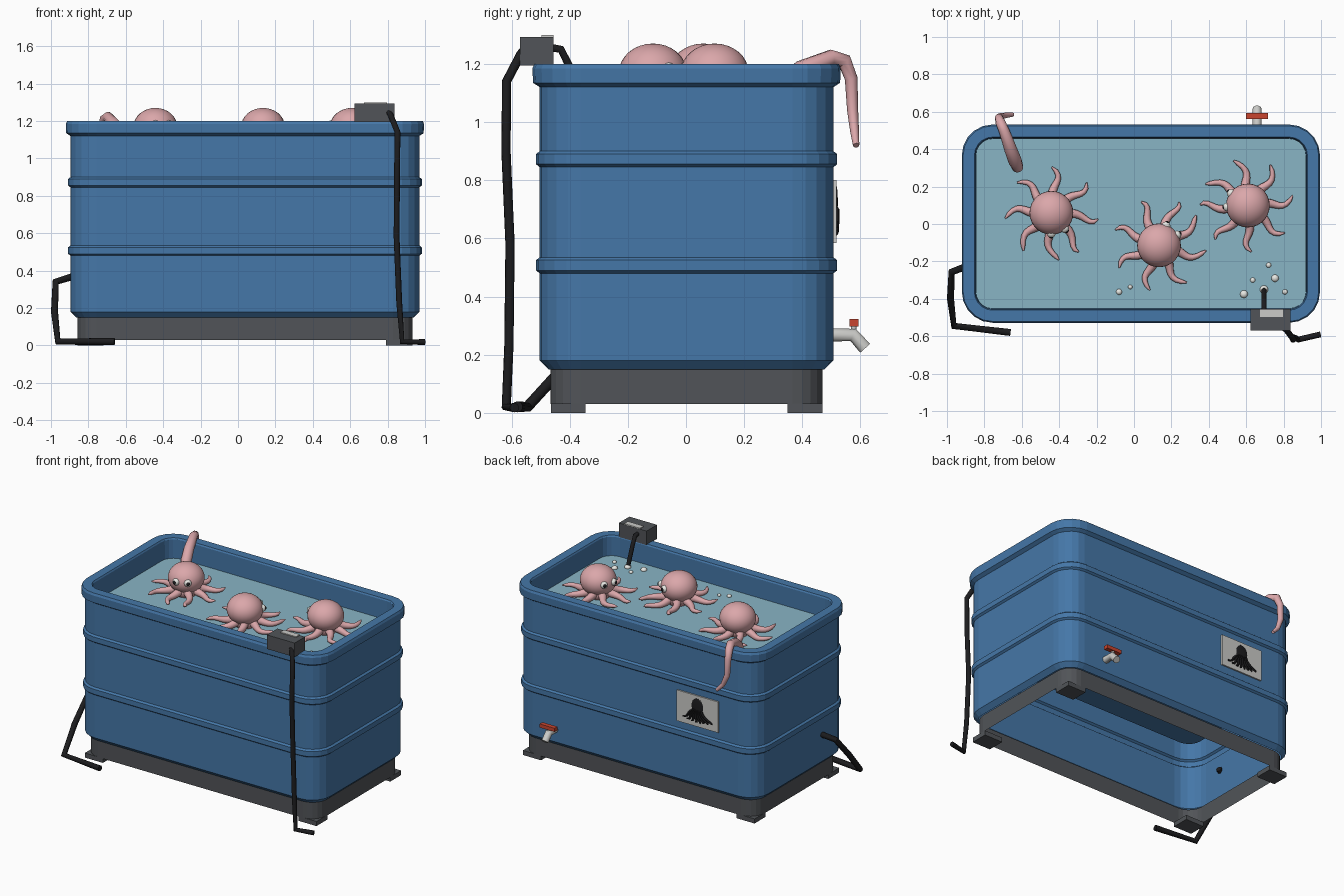
import bpy, bmesh, math
from mathutils import Vector, Matrix

if "Cube" in bpy.data.objects:
    bpy.data.objects.remove(bpy.data.objects["Cube"])

def mat(name, hexcol):
    m = bpy.data.materials.new(name)
    c = [int(hexcol[i:i + 2], 16) / 255 for i in (0, 2, 4)]
    c = [v / 12.92 if v <= 0.04045 else ((v + 0.055) / 1.055) ** 2.4 for v in c]
    m.diffuse_color = (*c, 1)
    m.use_nodes = True
    m.node_tree.nodes["Principled BSDF"].inputs["Base Color"].default_value = m.diffuse_color
    return m

BLUE = mat("tank_blue", "4577A8")
WATER = mat("water_blue", "88B5C5")
PINK = mat("octopus_pink", "DBA7AA")
GREY = mat("dark_grey", "515458")
BLACK = mat("rubber_black", "1C1C1E")
WHITE = mat("white", "EDEDE8")
LIGHT = mat("light_grey", "CBCBC8")
RED = mat("valve_red", "C8452F")

CX, CY = 0.037, 0.002          # tank centre
HX, HY, R = 0.9325, 0.505, 0.14  # tank half sizes and corner radius

def finish(name, bm, material, smooth=None):
    bmesh.ops.recalc_face_normals(bm, faces=bm.faces)
    me = bpy.data.meshes.new(name)
    bm.to_mesh(me)
    bm.free()
    return add(name, me, material, smooth)

def add(name, me, material, smooth=None):
    me.materials.clear()
    me.materials.append(material)
    ob = bpy.data.objects.new(name, me)
    bpy.context.collection.objects.link(ob)
    if smooth:
        bpy.ops.object.select_all(action='DESELECT')
        ob.select_set(True)
        bpy.context.view_layer.objects.active = ob
        bpy.ops.object.shade_smooth_by_angle(angle=math.radians(smooth))
    return ob

def rounded_shell(name, profile, material, cap_end=False, seg=5):
    """Loft of rounded rectangles; profile holds (outward offset, z)."""
    bm = bmesh.new()
    rings = []
    for off, z in profile:
        r = R + off
        ring = []
        for k, (sx, sy) in enumerate(((1, 1), (-1, 1), (-1, -1), (1, -1))):
            for i in range(seg + 1):
                a = math.pi / 2 * (k + i / seg)
                ring.append(bm.verts.new((CX + sx * (HX - R) + r * math.cos(a),
                                          CY + sy * (HY - R) + r * math.sin(a), z)))
        rings.append(ring)
    n = len(rings[0])
    for a, b in zip(rings, rings[1:]):
        for i in range(n):
            bm.faces.new((a[i], a[(i + 1) % n], b[(i + 1) % n], b[i]))
    if cap_end:
        bm.faces.new(rings[-1])
    return finish(name, bm, material)

def box(name, lo, hi, material, bevel=0):
    bm = bmesh.new()
    lo, hi = Vector(lo), Vector(hi)
    bmesh.ops.create_cube(bm, size=1, matrix=Matrix.Translation((lo + hi) / 2) @ Matrix.Diagonal((*(hi - lo), 1)))
    if bevel:
        bmesh.ops.bevel(bm, geom=bm.edges[:], offset=bevel, segments=1, affect='EDGES')
    return finish(name, bm, material)

def ball(name, c, r, material, seg=20):
    r = r if isinstance(r, tuple) else (r, r, r)
    bm = bmesh.new()
    bmesh.ops.create_uvsphere(bm, u_segments=seg, v_segments=seg // 2 + 2, radius=1,
                              matrix=Matrix.Translation(c) @ Matrix.Diagonal((*r, 1)))
    return finish(name, bm, material, 60)

def tube(name, pts, radii, material, res=3):
    """Round tube along a path, with one radius or one per point."""
    if not isinstance(radii, (list, tuple)):
        radii = [radii] * len(pts)
    cu = bpy.data.curves.new(name, 'CURVE')
    cu.dimensions = '3D'
    cu.bevel_depth = 1
    cu.bevel_resolution = res
    cu.use_fill_caps = True
    sp = cu.splines.new('POLY')
    sp.points.add(len(pts) - 1)
    for p, co, r in zip(sp.points, pts, radii):
        p.co = (*co, 1)
        p.radius = r
    tmp = bpy.data.objects.new(name + "_tmp", cu)
    bpy.context.collection.objects.link(tmp)
    me = bpy.data.meshes.new_from_object(tmp.evaluated_get(bpy.context.evaluated_depsgraph_get()))
    bpy.data.objects.remove(tmp)
    return add(name, me, material, 50)

# Tank: outer wall with two ribs, rim, inner wall and floor
profile = [(-0.03, 0.15), (0, 0.18)]
for z in (0.48, 0.845):
    profile += [(0, z), (0.013, z + 0.01), (0.013, z + 0.045), (0, z + 0.055)]
profile += [(0, 1.12), (0.023, 1.135), (0.025, 1.185), (0.018, 1.2),
            (-0.042, 1.2), (-0.048, 1.19), (-0.05, 0.62)]
rounded_shell("tank", profile, BLUE, cap_end=True)
rounded_shell("water", [(-0.05, 1.05), (-0.05, 1.06)], WATER, cap_end=True)

# Base skirt and four feet
rounded_shell("base_skirt", [(-0.037, 0.03), (-0.037, 0.15)], GREY)
for sx in (-1, 1):
    for sy in (-1, 1):
        xs = sorted((CX + sx * 0.755, CX + sx * 0.895))
        ys = sorted((CY + sy * 0.347, CY + sy * 0.467))
        box("foot", (xs[0], ys[0], 0), (xs[1], ys[1], 0.032), GREY)

# Octopuses: head, body, eyes and eight curling arms
def octopus(n, x, y, facing):
    name = f"octopus_{n}"
    f = math.radians(facing)
    ball(name + "_head", (x - 0.005 * math.cos(f), y - 0.005 * math.sin(f), 1.17), (0.117, 0.117, 0.1), PINK, 28)
    ball(name + "_body", (x, y, 1.095), (0.085, 0.085, 0.06), PINK)
    for s in (-1, 1):
        a = f + s * math.radians(21)
        d = Vector((math.cos(a), math.sin(a), 0.08))
        eye = Vector((x, y, 1.172)) + d * 0.105
        ball(name + "_eye", eye, 0.024, WHITE, 14)
        ball(name + "_pupil", eye + d * 0.013, 0.0145, BLACK, 12)
    for k in range(8):
        a0 = f + math.radians(22.5 + 45 * k)
        pts, rad = [], []
        for i in range(11):
            t = i / 10
            d = 0.05 + 0.2 * t
            a = a0 + 0.2 * math.sin(t * 5.2 + 0.4 + k * 0.3) * t
            pts.append((x + d * math.cos(a), y + d * math.sin(a),
                        1.105 - 0.03 * math.sin(min(1, t * 1.3) * math.pi / 2) + 0.012 * t * t))
            rad.append(0.03 - 0.02 * t if i < 10 else 0.004)
        tube(f"{name}_arm", pts, rad, PINK)

octopus(1, -0.44, 0.055, -70)
octopus(2, 0.137, -0.11, 50)
octopus(3, 0.604, 0.10, 164)

# Long arm reaching over the back rim
tube("escaping_arm",
     [(-0.62, 0.30, 1.08), (-0.635, 0.335, 1.13), (-0.66, 0.40, 1.18), (-0.695, 0.5, 1.222),
      (-0.715, 0.545, 1.21), (-0.722, 0.568, 1.15), (-0.72, 0.573, 1.04),
      (-0.69, 0.58, 0.965), (-0.648, 0.585, 0.92)],
     [0.03, 0.036, 0.034, 0.028, 0.026, 0.022, 0.019, 0.015, 0.011], PINK)

# Air pump with ribbed top plate, air hose into the water and bubbles
box("pump_box", (0.623, -0.57, 1.195), (0.837, -0.455, 1.293), GREY)
box("pump_plate", (0.675, -0.497, 1.292), (0.797, -0.456, 1.299), LIGHT)
tube("air_hose", [(0.695, -0.46, 1.255), (0.695, -0.43, 1.25), (0.695, -0.405, 1.2), (0.695, -0.35, 1.06)],
     0.014, BLACK)
for x, y, r in ((0.695, -0.35, 0.022), (0.635, -0.30, 0.014), (0.754, -0.29, 0.02), (0.72, -0.22, 0.014),
                (0.588, -0.375, 0.021), (0.807, -0.363, 0.014), (-0.08, -0.363, 0.016), (-0.02, -0.337, 0.012)):
    ball("bubble", (x, y, 1.063), (r, r, r * 0.8), WHITE, 12)

# Pump cable and drain hose
tube("pump_cable", [(0.80, -0.555, 1.25), (0.815, -0.567, 1.235), (0.853, -0.617, 1.14), (0.85, -0.619, 0.9),
                    (0.848, -0.605, 0.58), (0.862, -0.609, 0.23), (0.878, -0.618, 0.02), (0.998, -0.59, 0.018)],
     0.016, BLACK)
tube("drain_hose", [(-0.88, -0.22, 0.37), (-0.975, -0.257, 0.34), (-0.981, -0.40, 0.18), (-0.963, -0.545, 0.021),
                    (-0.66, -0.58, 0.021)], 0.019, BLACK)

# Drain tap with red handle on the back
tube("tap_pipe", [(0.658, 0.495, 0.268), (0.658, 0.575, 0.268), (0.658, 0.616, 0.222)], 0.024, LIGHT)
tube("tap_stem", [(0.658, 0.577, 0.27), (0.658, 0.577, 0.30)], 0.01, LIGHT)
box("tap_handle", (0.60, 0.562, 0.297), (0.716, 0.593, 0.322), RED)

# Sign on the back with an octopus silhouette
SX, SY = -0.45, 0.517
box("sign_plate", (SX - 0.16, 0.5, 0.585), (SX + 0.16, SY, 0.80), LIGHT)
ball("sign_head", (SX, SY, 0.725), (0.045, 0.005, 0.055), BLACK)
for k in range(8):
    u = (k - 3.5) / 3.5
    pts = [(SX + u * (0.03 + 0.085 * t) + 0.008 * math.sin(t * 6), SY,
            0.70 - (0.085 - 0.018 * u * u) * math.sin(t * math.pi * 0.5)) for t in (0, .2, .4, .6, .8, 1)]
    tube("sign_arm", pts, [0.011, 0.011, 0.01, 0.009, 0.008, 0.006], BLACK, 1)
